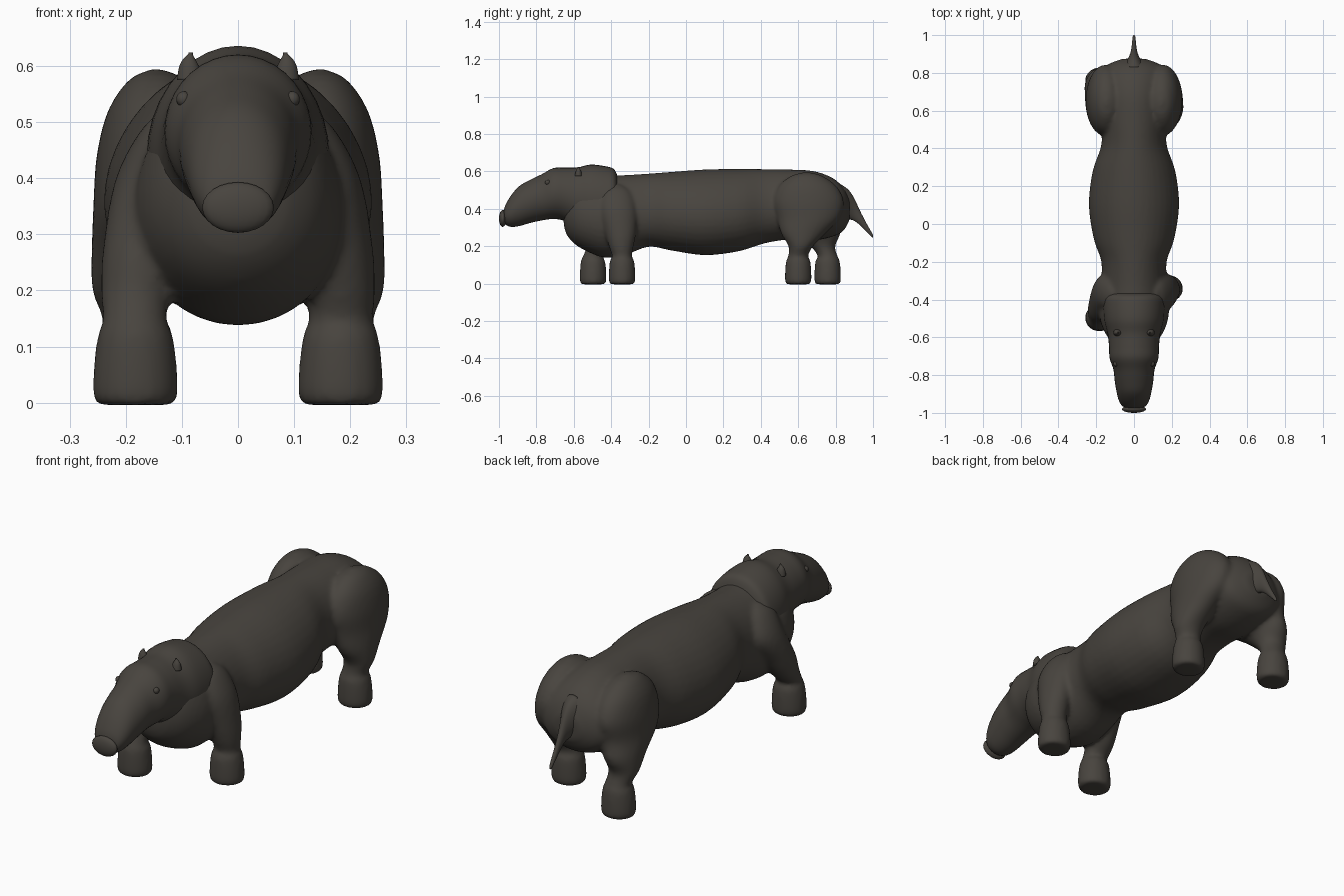
import bpy, bmesh, math
from mathutils import Vector

if "Cube" in bpy.data.objects:
    bpy.data.objects.remove(bpy.data.objects["Cube"])


def material(name, rgb):
    m = bpy.data.materials.new(name)
    m.use_nodes = True
    m.diffuse_color = (*rgb, 1)
    m.node_tree.nodes["Principled BSDF"].inputs["Base Color"].default_value = (*rgb, 1)
    return m


HIDE = material("dark brown hide", (0.065, 0.058, 0.049))


def finish(bm, name):
    bmesh.ops.recalc_face_normals(bm, faces=bm.faces)
    mesh = bpy.data.meshes.new(name)
    bm.to_mesh(mesh)
    bm.free()
    mesh.materials.append(HIDE)
    mesh.shade_smooth()
    ob = bpy.data.objects.new(name, mesh)
    bpy.context.collection.objects.link(ob)
    return ob


def smooth_stations(rows, steps=4):
    """Catmull-Rom interpolation through rows of equal length."""
    out = []
    for i in range(len(rows) - 1):
        a, b, c, d = (rows[max(i - 1, 0)], rows[i], rows[i + 1], rows[min(i + 2, len(rows) - 1)])
        for s in range(steps):
            t = s / steps
            out.append([0.5 * (2 * q + (r - p) * t + (2 * p - 5 * q + 4 * r - w) * t * t
                               + (3 * q - p - 3 * r + w) * t ** 3)
                        for p, q, r, w in zip(a, b, c, d)])
    return out + [list(rows[-1])]


def loft(name, rings):
    bm = bmesh.new()
    loops = [[bm.verts.new(p) for p in ring] for ring in rings]
    n = len(loops[0])
    for a, b in zip(loops, loops[1:]):
        for i in range(n):
            bm.faces.new((a[i], a[(i + 1) % n], b[(i + 1) % n], b[i]))
    bm.faces.new(loops[0])
    bm.faces.new(loops[-1])
    return finish(bm, name)


def circle(n=36):
    return [(math.cos(k * math.tau / n), math.sin(k * math.tau / n)) for k in range(n)]


def lengthwise(name, rows, pear=0.0):
    """Rows are (y, bottom z, top z, half width)."""
    rings = []
    for y, lo, hi, w in smooth_stations(rows):
        w = max(w, 0.003)
        rings.append([Vector((c * w * (1 - pear * s), y, (lo + hi) / 2 + s * (hi - lo) / 2))
                      for c, s in circle()])
    return loft(name, rings)


def upright(name, rows, side):
    """Rows are (z, centre x, centre y, x radius, y radius)."""
    rings = []
    for z, x, y, rx, ry in smooth_stations(rows):
        rings.append([Vector((side * (x + c * max(rx, 0.004)), y + s * max(ry, 0.004), z))
                      for c, s in circle()])
    return loft(name, rings)


def ellipsoid(name, centre, radii):
    bm = bmesh.new()
    bmesh.ops.create_uvsphere(bm, u_segments=20, v_segments=12, radius=1)
    for v in bm.verts:
        v.co = Vector([c + p * r for c, p, r in zip(centre, v.co, radii)])
    return finish(bm, name)


# Torso: chest, barrel and rump
torso = lengthwise("body", [
    (-.655, .33, .45, .03), (-.64, .265, .50, .09), (-.59, .207, .55, .145),
    (-.51, .163, .575, .178), (-.43, .138, .58, .185), (-.33, .15, .58, .176),
    (-.2, .197, .588, .172), (-.08, .177, .597, .212), (.1, .152, .61, .238),
    (.28, .172, .613, .218), (.42, .215, .612, .172), (.55, .235, .61, .175),
    (.68, .23, .602, .185), (.78, .25, .567, .18), (.84, .28, .515, .145),
    (.875, .34, .45, .06)], pear=0.1)


def foot_rows(y):
    return [(-.004, .183, y, .064, .06), (.01, .183, y, .075, .07), (.065, .183, y, .074, .07),
            (.12, .183, y, .067, .065), (.148, .184, y, .057, .053)]


# Four legs: the left pair and the right pair are in opposite stride
parts = [torso]
for label, side, fore, hind in (("left", 1, -.342, .6), ("right", -1, -.497, .757)):
    mid = (fore - .36) / 2
    parts.append(upright(label + "_front_leg", foot_rows(fore) + [
        (.2, .182, (fore + mid) / 2, .062, .066), (.28, .172, mid, .068, .085),
        (.4, .15, -.365, .068, .1), (.49, .125, -.37, .045, .075), (.53, .11, -.37, .01, .02)], side))
    mid = (hind + .655) / 2
    parts.append(upright(label + "_hind_leg", foot_rows(hind) + [
        (.2, .194, (hind + mid) / 2, .066, .066), (.27, .182, mid, .079, .12),
        (.35, .164, .655, .094, .168), (.44, .152, .655, .1, .188), (.52, .147, .65, .085, .155),
        (.575, .145, .645, .05, .085), (.594, .145, .645, .012, .02)], side))

# Blend torso and legs into one skin
bpy.ops.object.select_all(action='DESELECT')
for p in parts:
    p.select_set(True)
bpy.context.view_layer.objects.active = torso
bpy.ops.object.join()
skin = torso.modifiers.new("blend", 'REMESH')
skin.mode = 'VOXEL'
skin.voxel_size = 0.011
skin.use_smooth_shade = True
relax = torso.modifiers.new("relax", 'SMOOTH')
relax.factor = 0.5
relax.iterations = 5

# Head with raised neck collar
lengthwise("head", [
    (-.365, .33, .57, .12), (-.385, .27, .612, .155), (-.43, .25, .627, .163),
    (-.51, .255, .636, .158), (-.58, .29, .621, .14), (-.65, .335, .62, .132),
    (-.71, .345, .617, .129), (-.77, .338, .585, .109), (-.83, .325, .556, .102),
    (-.89, .308, .522, .092), (-.935, .303, .472, .08), (-.965, .315, .42, .06),
    (-.975, .335, .39, .03)])

# Snout disc
ellipsoid("nose", (0, -.98, .348), (.064, .02, .045))

# Eyes and ears
for label, side in (("left", 1), ("right", -1)):
    ellipsoid(label + "_eye", (side * .097, -.74, .541), (.013, .014, .014))
    upright(label + "_ear", [(.575, .085, -.575, .024, .02), (.598, .087, -.575, .018, .015),
                             (.612, .087, -.575, .011, .009), (.624, .084, -.575, .001, .001)], side)

# Tail tapering down and back
lengthwise("tail", [
    (.83, .36, .53, .06), (.87, .345, .5, .036), (.9, .335, .455, .021),
    (.93, .312, .39, .014), (.965, .277, .322, .01), (.992, .25, .275, .007), (1.0, .247, .258, .003)])
